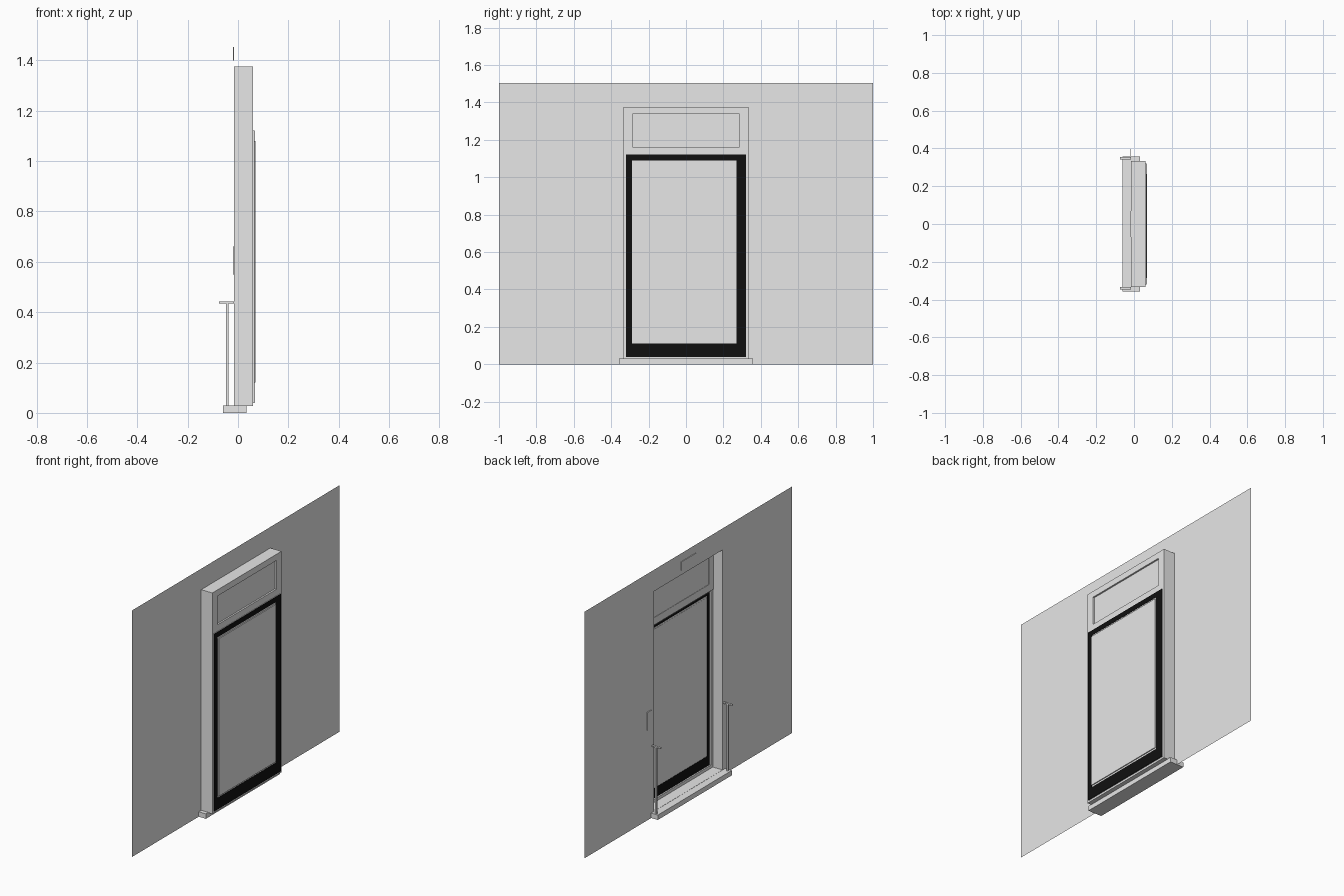
import bpy
import bmesh

cube = bpy.data.objects.get("Cube")
if cube:
    bpy.data.objects.remove(cube, do_unlink=True)


def material(name, value):
    m = bpy.data.materials.new(name)
    m.use_nodes = True
    colour = (value, value, value, 1)
    m.diffuse_color = colour
    m.node_tree.nodes["Principled BSDF"].inputs["Base Color"].default_value = colour
    return m


GREY = material("light_grey", 0.8)
BLACK = material("black", 0.005)


def finish(name, bm, mat):
    mesh = bpy.data.meshes.new(name)
    bm.to_mesh(mesh)
    bm.free()
    mesh.materials.append(mat)
    obj = bpy.data.objects.new(name, mesh)
    bpy.context.collection.objects.link(obj)
    return obj


def add_box(bm, xs, ys, zs):
    verts = bmesh.ops.create_cube(bm, size=1)["verts"]
    for v in verts:
        v.co = [a + (b - a) * (c + 0.5) for (a, b), c in zip((xs, ys, zs), v.co)]


def box(name, xs, ys, zs, mat=GREY):
    bm = bmesh.new()
    add_box(bm, xs, ys, zs)
    return finish(name, bm, mat)


def ring(name, xs, outer, inner, mat=GREY):
    """Rectangular frame facing x; outer and inner are (y0, y1, z0, z1)."""
    bm = bmesh.new()
    loops = []
    for x in xs:
        for y0, y1, z0, z1 in (outer, inner):
            corners = ((y0, z0), (y1, z0), (y1, z1), (y0, z1))
            loops.append([bm.verts.new((x, y, z)) for y, z in corners])
    back_out, back_in, front_out, front_in = loops
    for a, b in ((back_in, back_out), (front_out, front_in),
                 (back_out, front_out), (front_in, back_in)):
        for i in range(4):
            j = (i + 1) % 4
            bm.faces.new((a[i], a[j], b[j], b[i]))
    bmesh.ops.recalc_face_normals(bm, faces=bm.faces)
    return finish(name, bm, mat)


WALL_X = -0.015
opening = (-0.333, 0.333, 0.028, 1.375)
doorway = (-0.31, 0.31, 0.05, 1.11)
leaf = (-0.32, 0.32, 0.04, 1.122)
pane = (-0.29, 0.27, 0.11, 1.09)
transom = (-0.285, 0.285, 1.162, 1.337)

# Thin wall sheet with the doorway cut out
bm = bmesh.new()
outline = [(-1, 0), (1, 0), (1, 1.503), (-1, 1.503)]
y0, y1, z0, z1 = opening
hole = [(y0, z0), (y1, z0), (y1, z1), (y0, z1)]
out_v = [bm.verts.new((WALL_X, y, z)) for y, z in outline]
in_v = [bm.verts.new((WALL_X, y, z)) for y, z in hole]
for i in range(4):
    j = (i + 1) % 4
    bm.faces.new((out_v[i], out_v[j], in_v[j], in_v[i]))
finish("wall", bm, GREY)

# Casing around the opening
t = 0.003
ring("door_casing", (WALL_X, 0.06), opening, (y0 + t, y1 - t, z0 + t, z1 - t))

# Fixed frame around the door, and the transom above it
ring("door_frame", (0.05, 0.06), (y0, y1, z0, 1.117), doorway)
ring("transom_frame", (0.045, 0.06), (y0, y1, 1.117, z1), transom)
box("transom_panel", (0.047, 0.05), transom[:2], transom[2:])

# Door leaf with black facings on both sides
ring("door_leaf", (0.06, 0.0635), leaf, pane)
ring("door_front_facing", (0.0635, 0.0655), leaf, pane, BLACK)
ring("door_back_facing", (0.0585, 0.06), doorway, pane, BLACK)
box("door_panel", (0.059, 0.07), (-0.285, 0.265), (0.12, 1.08))
ring("panel_bead", (0.06, 0.064), pane, (-0.285, 0.265, 0.12, 1.08))

# Doorstep
box("doorstep", (-0.06, 0.033), (-0.357, 0.357), (0, 0.03))

# Slim posts with short cross handles on the step
for side, y in (("left", 0.348), ("right", -0.34)):
    bm = bmesh.new()
    add_box(bm, (-0.048, -0.038), (y - 0.005, y + 0.005), (0.03, 0.436))
    add_box(bm, (-0.075, -0.016), (y - 0.006, y + 0.006), (0.435, 0.442))
    finish(side + "_post", bm, GREY)

# Thin plates on the wall
box("upper_plate", (-0.019, WALL_X), (-0.07, 0.07), (1.4, 1.453))
box("side_plate", (-0.019, WALL_X), (0.36, 0.398), (0.55, 0.66))
